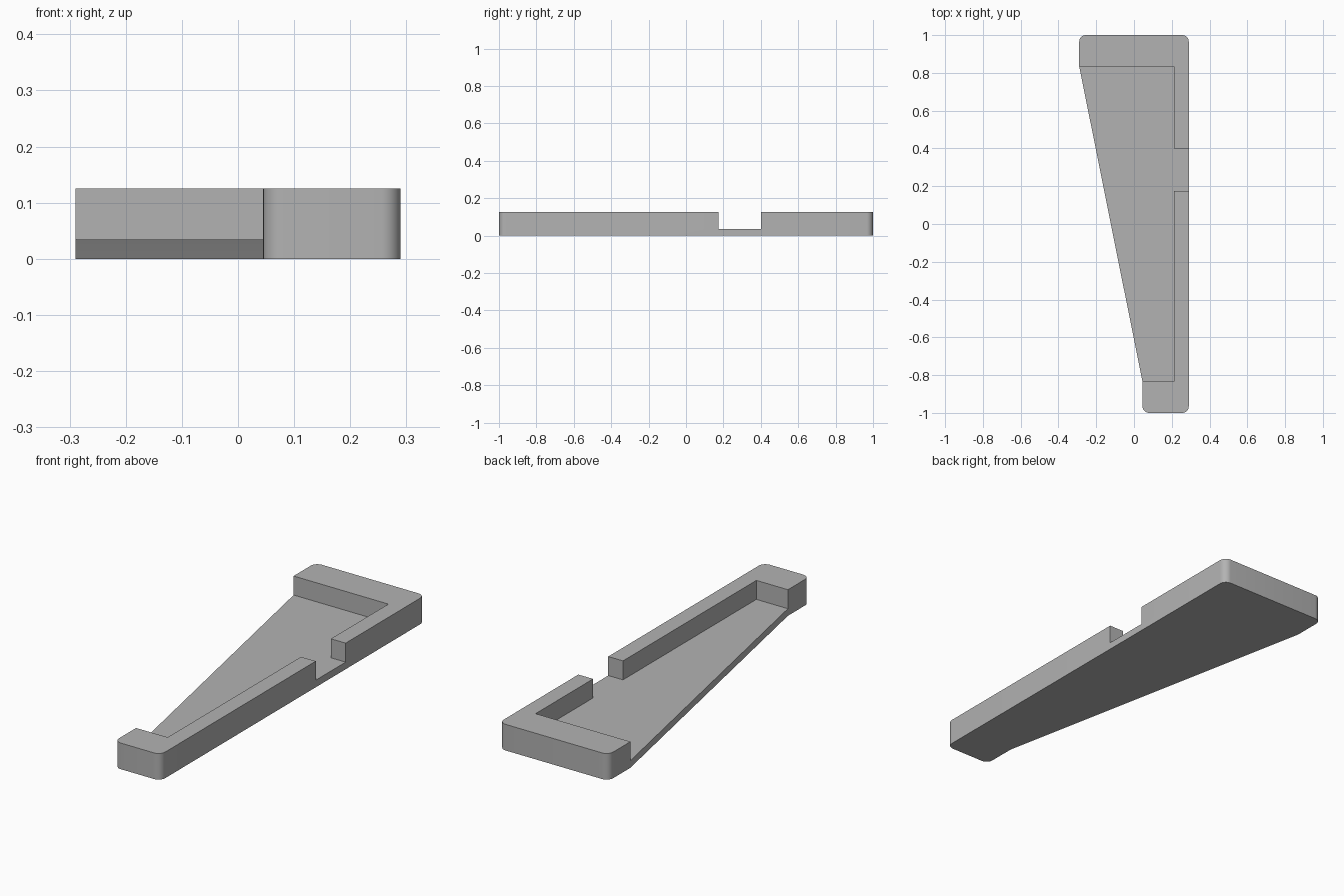
import bpy, bmesh, math

cube = bpy.data.objects.get("Cube")
if cube:
    bpy.data.objects.remove(cube, do_unlink=True)

HALF_W, STEP, WALL_X = 0.29, 0.835, 0.212
TIP_X, FLOOR, HEIGHT, RADIUS = 0.045, 0.034, 0.125, 0.035

grey = bpy.data.materials.new("plain_grey")
grey.use_nodes = True
colour = (0.45, 0.45, 0.45, 1)
grey.diffuse_color = colour
grey.node_tree.nodes["Principled BSDF"].inputs["Base Color"].default_value = colour


def corner(x, y, start):
    """Quarter circle that rounds an outline corner, counter-clockwise."""
    cx = x - math.copysign(RADIUS, math.cos(math.radians(start + 45)))
    cy = y - math.copysign(RADIUS, math.sin(math.radians(start + 45)))
    angles = [math.radians(start + 90 * i / 8) for i in range(9)]
    return [(cx + RADIUS * math.cos(a), cy + RADIUS * math.sin(a)) for a in angles]


def prism(name, outline, bottom, top):
    """Extrude a flat outline between two heights."""
    bm = bmesh.new()
    face = bm.faces.new([bm.verts.new((x, y, bottom)) for x, y in outline])
    new = bmesh.ops.extrude_face_region(bm, geom=[face])["geom"]
    for v in new:
        if isinstance(v, bmesh.types.BMVert):
            v.co.z = top
    bmesh.ops.recalc_face_normals(bm, faces=bm.faces)
    mesh = bpy.data.meshes.new(name)
    bm.to_mesh(mesh)
    bm.free()
    obj = bpy.data.objects.new(name, mesh)
    bpy.context.collection.objects.link(obj)
    mesh.materials.append(grey)
    return obj


# Tapered tray body with four rounded end corners
outline = (corner(TIP_X, -1, 180) + corner(HALF_W, -1, 270)
           + corner(HALF_W, 1, 0) + corner(-HALF_W, 1, 90)
           + [(-HALF_W, STEP), (TIP_X, -STEP)])
tray = prism("tapered_tray", outline, 0, HEIGHT)

# Recess open on the slanted side, with a slot through the long wall
recess = [(-0.6, -STEP), (WALL_X, -STEP), (WALL_X, 0.174), (0.5, 0.174),
          (0.5, 0.4), (WALL_X, 0.4), (WALL_X, STEP), (-0.6, STEP)]
cutter = prism("recess_cutter", recess, FLOOR, 0.3)
cutter.hide_render = True

cut = tray.modifiers.new("recess", 'BOOLEAN')
cut.operation = 'DIFFERENCE'
cut.solver = 'EXACT'
cut.object = cutter
bpy.context.view_layer.objects.active = tray
for obj in bpy.context.selected_objects:
    obj.select_set(False)
tray.select_set(True)
bpy.ops.object.modifier_apply(modifier=cut.name)
bpy.data.objects.remove(cutter, do_unlink=True)

# Smooth the rounded corners, keep the other edges sharp
bpy.ops.object.shade_smooth_by_angle(angle=math.radians(30))
